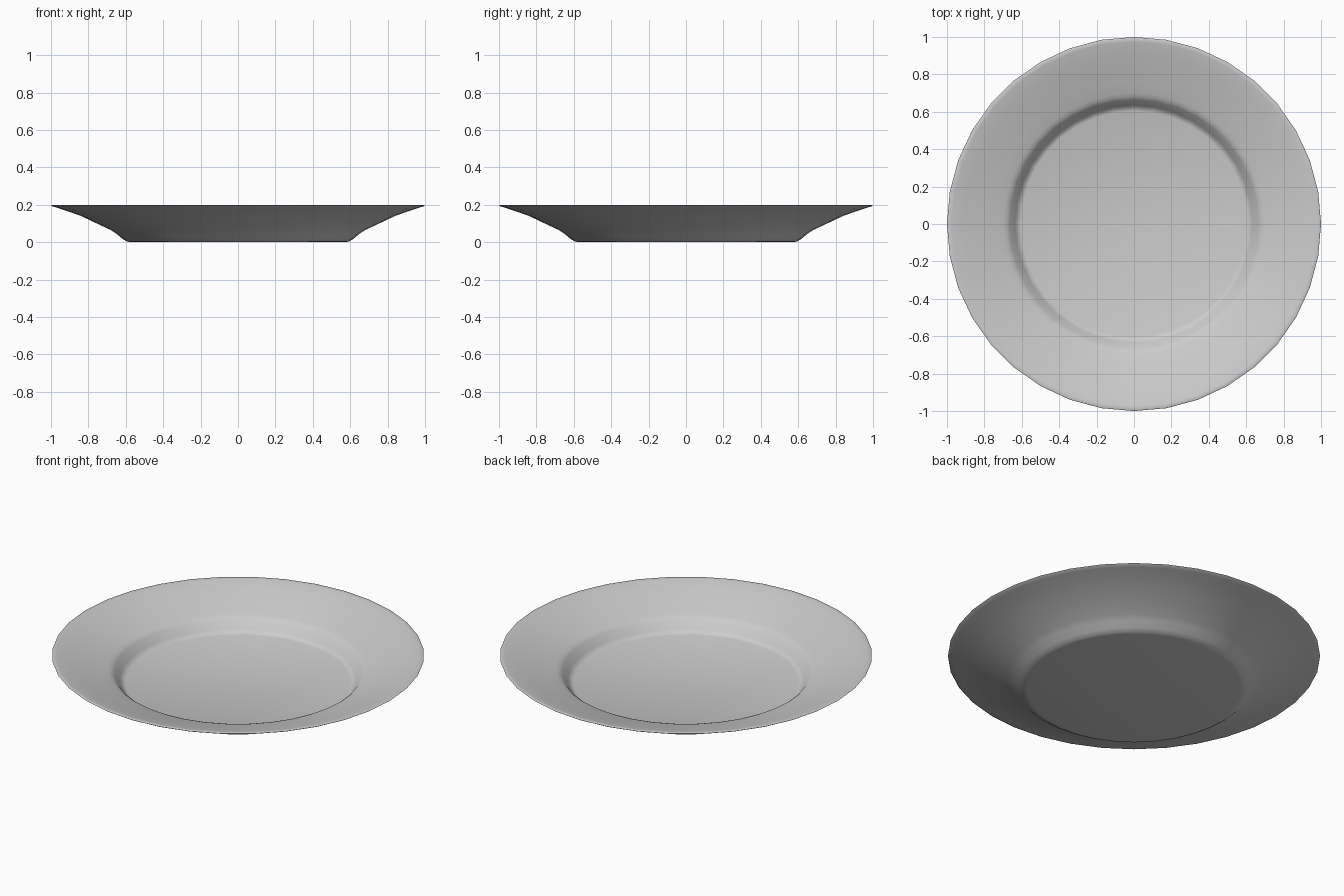
import bpy, bmesh, math

if "Cube" in bpy.data.objects:
    bpy.data.objects.remove(bpy.data.objects["Cube"])

SIDES = 36

# Plate cross-section (radius, height): underside centre, round the rim, to the floor centre
PROFILE = [
    (0.0, 0.0), (0.575, 0.0), (0.595, 0.004), (0.618, 0.018), (0.65, 0.045),
    (0.68, 0.065), (0.76, 0.102), (0.84, 0.14), (0.91, 0.165), (0.975, 0.186),
    (0.995, 0.192), (1.0, 0.196), (0.994, 0.199), (0.975, 0.196),
    (0.91, 0.178), (0.84, 0.157), (0.76, 0.132), (0.70, 0.114),
    (0.68, 0.106), (0.665, 0.094), (0.635, 0.055), (0.622, 0.041),
    (0.605, 0.035), (0.0, 0.035),
]

bm = bmesh.new()

# Spin the profile into rings
rings = []
for r, z in PROFILE:
    if r == 0:
        rings.append([bm.verts.new((0, 0, z))] * SIDES)
    else:
        rings.append([bm.verts.new((r * math.cos(math.tau * i / SIDES),
                                    r * math.sin(math.tau * i / SIDES), z))
                      for i in range(SIDES)])

# Bridge neighbouring rings, with fans at the two centres
for a, b in zip(rings, rings[1:]):
    for i in range(SIDES):
        j = (i + 1) % SIDES
        bm.faces.new(dict.fromkeys((a[i], a[j], b[j], b[i])))

bmesh.ops.recalc_face_normals(bm, faces=bm.faces)
mesh = bpy.data.meshes.new("plate")
bm.to_mesh(mesh)
bm.free()

# Smooth plate
plate = bpy.data.objects.new("plate", mesh)
bpy.context.collection.objects.link(plate)
bpy.context.view_layer.objects.active = plate
plate.select_set(True)
bpy.ops.object.shade_smooth_by_angle(angle=math.radians(50))
